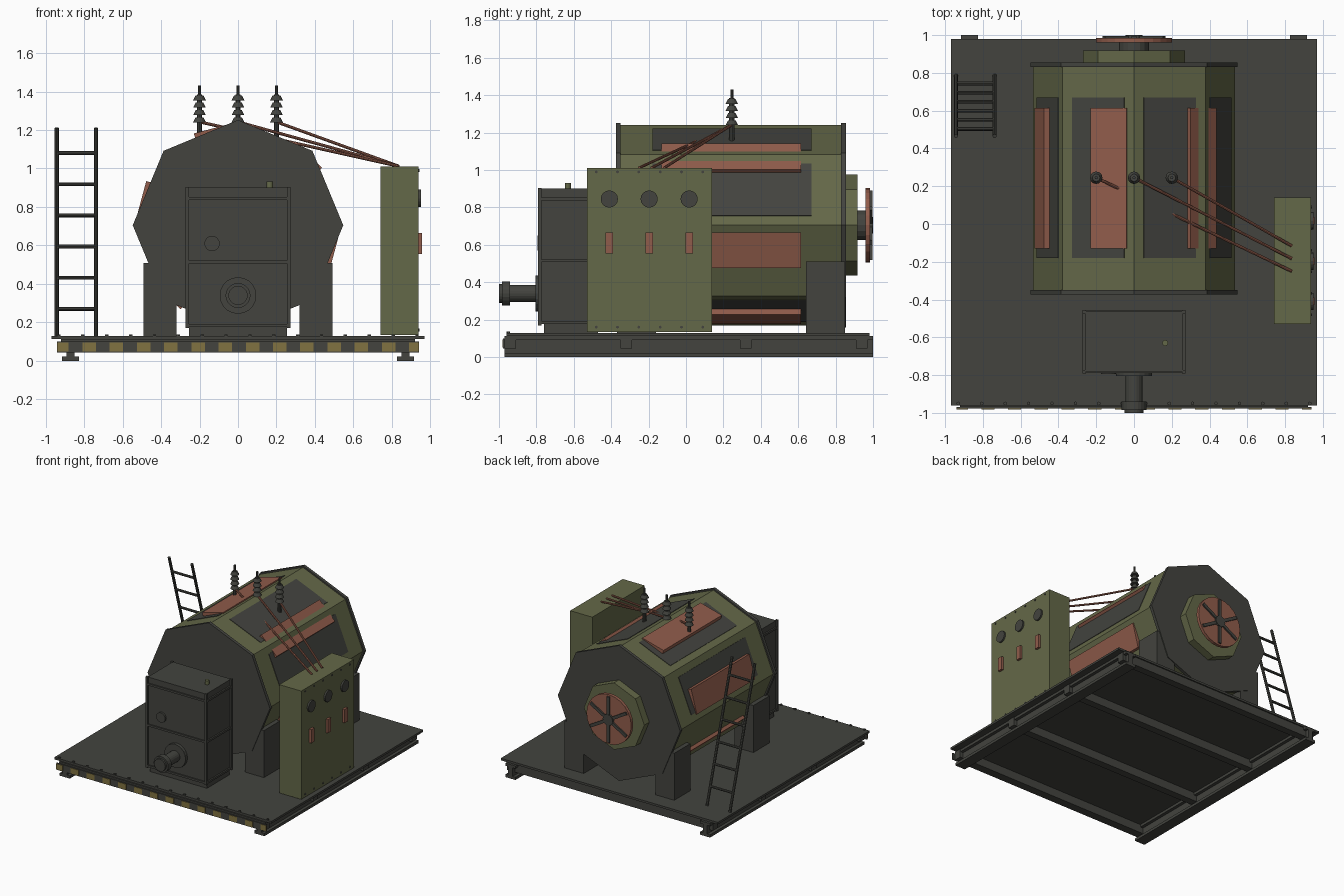
import bpy, bmesh, math
from mathutils import Vector, Matrix

if "Cube" in bpy.data.objects:
    bpy.data.objects.remove(bpy.data.objects["Cube"])


def material(name, rgb):
    m = bpy.data.materials.new(name)
    m.use_nodes = True
    m.diffuse_color = (*rgb, 1)
    m.node_tree.nodes["Principled BSDF"].inputs["Base Color"].default_value = (*rgb, 1)
    return m


DARK = material("dark grey", (0.056, 0.057, 0.049))
OLIVE = material("olive paint", (0.127, 0.138, 0.065))
COPPER = material("copper", (0.28, 0.107, 0.07))
YELLOW = material("warning yellow", (0.22, 0.17, 0.053))


def finish(name, bm, mat):
    mesh = bpy.data.meshes.new(name)
    bm.to_mesh(mesh)
    bm.free()
    mesh.materials.append(mat)
    ob = bpy.data.objects.new(name, mesh)
    bpy.context.collection.objects.link(ob)
    return ob


def block(name, mat, x, y, z, turn=None):
    """Box from three (low, high) ranges, optionally moved by a matrix."""
    bm = bmesh.new()
    bmesh.ops.create_cube(bm, size=1)
    for v in bm.verts:
        v.co = [(lo + hi) / 2 + c * (hi - lo) for c, (lo, hi) in zip(v.co, (x, y, z))]
    if turn:
        bm.transform(turn)
    return finish(name, bm, mat)


def rod(name, mat, a, b, r, r2=None, sides=12):
    """Round or many-sided bar between two points."""
    a, b = Vector(a), Vector(b)
    bm = bmesh.new()
    bmesh.ops.create_cone(bm, cap_ends=True, segments=sides, radius1=r,
                          radius2=r if r2 is None else r2, depth=(b - a).length)
    q = (b - a).to_track_quat('Z', 'Y')
    bm.transform(Matrix.Translation((a + b) / 2) @ q.to_matrix().to_4x4())
    return finish(name, bm, mat)


AXIS = 0.705  # height of the tank axis


def around(degrees):
    """Turn about the tank axis; local +x points outward."""
    return Matrix.Translation((0, 0, AXIS)) @ Matrix.Rotation(-math.radians(degrees), 4, 'Y')


# Base: deck, two I-beam rails, cross beams
block("deck", DARK, (-0.97, 0.97), (-0.96, 0.98), (0.113, 0.13))
for s in (-1, 1):
    c = s * 0.87
    for part, w, z in (("foot", 0.045, (0, 0.022)), ("web", 0.02, (0.022, 0.092)),
                       ("head", 0.045, (0.092, 0.113))):
        block("rail_" + part, DARK, (c - w, c + w), (-0.97, 1), z)
for y in (-0.94, -0.32, 0.32, 0.94):
    block("cross_beam", DARK, (-0.92, 0.92), (y - 0.03, y + 0.03), (0.045, 0.113))

# Warning strip on the front edge
block("warning_strip", DARK, (-0.94, 0.94), (-0.978, -0.97), (0.045, 0.1))
for i in range(14):
    x = -0.915 + i * 0.1415
    block("warning_stripe", YELLOW, (max(x - 0.035, -0.94), min(x + 0.035, 0.94)),
          (-0.982, -0.977), (0.05, 0.095))
for i in range(16):
    x = -0.93 + i * 0.124
    rod("deck_rivet", DARK, (x, -0.95, 0.125), (x, -0.95, 0.138), 0.01, sides=6)

# Tank with end plates
rod("tank", OLIVE, (0, -0.35, AXIS), (0, 0.83, AXIS), 0.535, sides=8)
for y in (-0.374, 0.83):
    rod("tank_end", DARK, (0, y, AXIS), (0, y + 0.025, AXIS), 0.547, sides=8)
for a in (22.5, 67.5, 112.5, 157.5, 247.5, 292.5):
    block("tank_panel", DARK, (0.485, 0.498), (-0.18, 0.67), (-0.15, 0.15), around(a))
for i in range(6):
    block("winding", COPPER, (0.485, 0.52), (-0.13, 0.615), (-0.098, 0.098), around(45 + i * 60))

# Tank legs
for x in (-0.405, 0.405):
    for y in (-0.265, 0.745):
        block("tank_leg", DARK, (x - 0.085, x + 0.085), (y - 0.104, y + 0.104), (0.13, 0.51))

# Rear fan
rod("fan_housing", OLIVE, (0, 0.855, AXIS), (0, 0.918, AXIS), 0.27, sides=8)
rod("fan_shaft", DARK, (0, 0.918, AXIS), (0, 0.965, AXIS), 0.08, sides=16)
rod("fan_disc", COPPER, (0, 0.96, AXIS), (0, 0.985, AXIS), 0.2, sides=24)
rod("fan_hub", DARK, (0, 0.985, AXIS), (0, 1.0, AXIS), 0.045)
for i in range(6):
    block("fan_spoke", DARK, (0.03, 0.185), (0.984, 0.996), (-0.012, 0.012), around(30 + i * 60))

# Front box with bands, posts and pipe
block("box_plinth", DARK, (-0.255, 0.255), (-0.76, -0.47), (0.13, 0.18))
block("front_box", DARK, (-0.26, 0.26), (-0.78, -0.46), (0.18, 0.9))
for z in (0.185, 0.515, 0.845):
    block("box_band", DARK, (-0.272, 0.272), (-0.79, -0.455), (z - 0.008, z + 0.008))
for x in (-0.264, 0.264):
    for y in (-0.782, -0.464):
        block("box_post", DARK, (x - 0.009, x + 0.009), (y - 0.009, y + 0.009), (0.17, 0.905))
rod("box_dial", DARK, (-0.135, -0.77, 0.61), (-0.135, -0.795, 0.61), 0.04, sides=16)
rod("box_knob", OLIVE, (0.165, -0.63, 0.9), (0.165, -0.63, 0.932), 0.016)
for name, y0, y1, r in (("pipe_flange", -0.77, -0.805, 0.095), ("pipe", -0.8, -0.96, 0.045),
                        ("pipe_collar", -0.94, -0.985, 0.065), ("pipe_cap", -0.985, -1.0, 0.05)):
    rod(name, DARK, (0, y0, 0.34), (0, y1, 0.34), r, sides=20)

# Control cabinet with gauges, handles and rivets
block("cabinet", OLIVE, (0.74, 0.937), (-0.53, 0.14), (0.135, 1.01))
for y in (-0.41, -0.197, 0.017):
    rod("gauge", DARK, (0.93, y, 0.845), (0.95, y, 0.845), 0.046, sides=16)
    block("handle", COPPER, (0.93, 0.956), (y - 0.02, y + 0.02), (0.555, 0.665))
for i in range(6):
    y = -0.48 + i * 0.114
    for z in (0.16, 0.99):
        rod("cabinet_rivet", DARK, (0.93, y, z), (0.942, y, z), 0.008, sides=6)

# Insulators and cables
for i, x in enumerate((-0.2, 0, 0.2)):
    rod("insulator_core", DARK, (x, 0.245, 1.15), (x, 0.245, 1.385), 0.014, sides=10)
    rod("insulator_pin", DARK, (x, 0.245, 1.38), (x, 0.245, 1.43), 0.008, sides=8)
    for k in range(4):
        z = 1.24 + k * 0.038
        rod("insulator_skirt", DARK, (x, 0.245, z), (x, 0.245, z + 0.026), 0.033, 0.02)
    rod("cable", COPPER, (x, 0.245, 1.242), (0.835, -0.25 + i * 0.067, 1.012), 0.008, sides=8)

# Leaning ladder
foot, top = Vector((0, 0.785, 0.13)), Vector((0, 0.465, 1.21))
for x in (-0.942, -0.738):
    rod("ladder_rail", DARK, foot + Vector((x, 0, 0)), top + Vector((x, 0, 0)), 0.011, sides=8)
for i in range(6):
    p = foot.lerp(top, 0.13 + i * 0.15)
    rod("ladder_rung", DARK, p + Vector((-0.942, 0, 0)), p + Vector((-0.738, 0, 0)), 0.01, sides=8)
